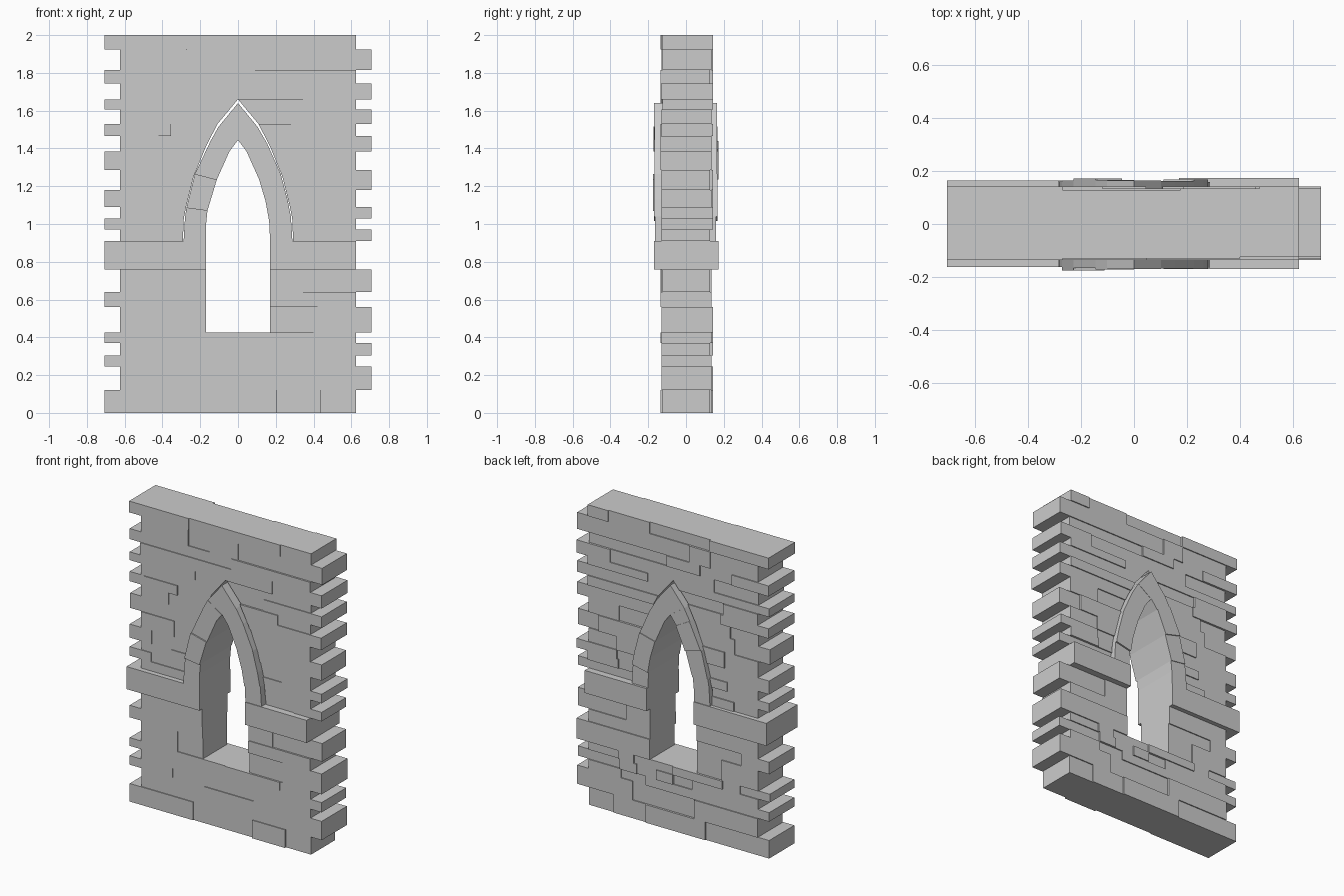
import bpy, bmesh, random

if "Cube" in bpy.data.objects:
    bpy.data.objects.remove(bpy.data.objects["Cube"])
random.seed(4)


def prism(bm, outline, y0, y1):
    """Extrude an (x, z) outline from y0 to y1."""
    face = bm.faces.new([bm.verts.new((x, y0, z)) for x, z in outline])
    ext = bmesh.ops.extrude_face_region(bm, geom=[face])
    for v in ext["geom"]:
        if isinstance(v, bmesh.types.BMVert):
            v.co.y = y1


def finish(bm, name):
    bmesh.ops.recalc_face_normals(bm, faces=bm.faces[:])
    me = bpy.data.meshes.new(name)
    bm.to_mesh(me)
    bm.free()
    ob = bpy.data.objects.new(name, me)
    bpy.context.collection.objects.link(ob)


# Window opening half widths (half width, z)
JAMB = [(.17, .425), (.17, .91)]
ARCH = [(.292, .91), (.287, 1.03), (.273, 1.1), (.235, 1.25),
        (.17, 1.41), (.108, 1.53), (0.0, 1.66)]


def half_width(prof, z):
    for (xa, za), (xb, zb) in zip(prof, prof[1:]):
        if za - 1e-6 <= z <= zb + 1e-6:
            return xa + (xb - xa) * (z - za) / (zb - za)


def edge(prof, z0, z1, sign):
    zs = [z0] + [z for _, z in prof if z0 + .002 < z < z1 - .002] + [z1]
    return [(sign * half_width(prof, z), z) for z in zs]


# Course heights and the vertical joints in each course
LEVELS = [0, .12, .245, .305, .37, .425, .56, .64, .76, .91, .97, 1.03, 1.09,
          1.18, 1.285, 1.385, 1.465, 1.53, 1.605, 1.66, 1.745, 1.815, 1.925, 2]
JOINTS = [[-.24, .2, .44], [-.16, .3], [-.39, .205, .385],
          [-.345, -.14, 0, .12, .265, .39], [-.49, -.365, 0, .285, .4],
          [-.355, .42], [-.5, .4], [-.35, .345], [], [-.45, .5], [-.55, .4],
          [-.4, .41], [-.545, .41], [-.38, .545], [-.45, .4], [-.42, .5],
          [-.6, -.355, .385], [-.37, .28], [-.44, -.22, .185, .385],
          [-.3, .345, .46], [-.435, -.2, .045], [-.275, -.12, .09],
          [-.395, -.27, .175, .4, .475]]

# Toothed wall: courses shift alternately left and right
for i, joints in enumerate(JOINTS):
    z0, z1 = LEVELS[i], LEVELS[i + 1]
    left, right = (-.706, .624) if i % 2 == 0 else (-.624, .706)
    prof = JAMB if 5 <= i <= 8 else ARCH if 9 <= i <= 18 else None
    cuts = sorted([left, right] + joints + ([0] if prof else []))
    bm = bmesh.new()
    for a, b in zip(cuts, cuts[1:]):
        lo = [(a, z0), (a, z1)]
        hi = [(b, z0), (b, z1)]
        if prof and a == 0:
            lo = edge(prof, z0, z1, 1)
        if prof and b == 0:
            hi = edge(prof, z0, z1, -1)
        front = -random.choice([.124, .13, .13, .136])
        back = random.choice([.128, .135, .135, .142])
        if i == 8:                                   # projecting impost
            front, back = (-.163, .165) if a < 0 else (-.17, .173)
        prism(bm, lo + hi[::-1], front, back)
    finish(bm, "impost_course" if i == 8 else f"wall_course_{i + 1:02d}")

# Arch stones: (inner point, outer point) pairs at joints and bends
LEFT = [((-.17, .91), (-.288, .91)), ((-.162, 1.07), (-.273, 1.085)),
        ((-.112, 1.235), (-.228, 1.265)), ((-.045, 1.385), (-.145, 1.44)),
        ((0, 1.445), (-.103, 1.515))]
RIGHT = [((.17, .91), (.288, .91)), ((.165, 1.015), (.28, 1.04)),
         ((.112, 1.235), (.226, 1.265)), ((0, 1.445), (.103, 1.515))]
MID = {(0, 0): ((-.169, 1.0), (-.281, 1.03)), (1, 1): ((.146, 1.12), (.262, 1.13)),
       (1, 2): ((.045, 1.385), (.155, 1.425))}
DEPTHS = [[(-.163, .16), (-.175, .165), (-.166, .172), (-.172, .167)],
          [(-.165, .158), (-.17, .168), (-.168, .163)]]
for s, side in enumerate((LEFT, RIGHT)):
    for k, (p, q) in enumerate(zip(side, side[1:])):
        ring = [p, MID[s, k], q] if (s, k) in MID else [p, q]
        bm = bmesh.new()
        prism(bm, [r[0] for r in ring] + [r[1] for r in ring[::-1]], *DEPTHS[s][k])
        finish(bm, f"arch_stone_{'left' if s == 0 else 'right'}_{k + 1}")

# Keystone
bm = bmesh.new()
prism(bm, [(0, 1.445), (.103, 1.515), (0, 1.64), (-.103, 1.515)], -.17, .165)
finish(bm, "keystone")
